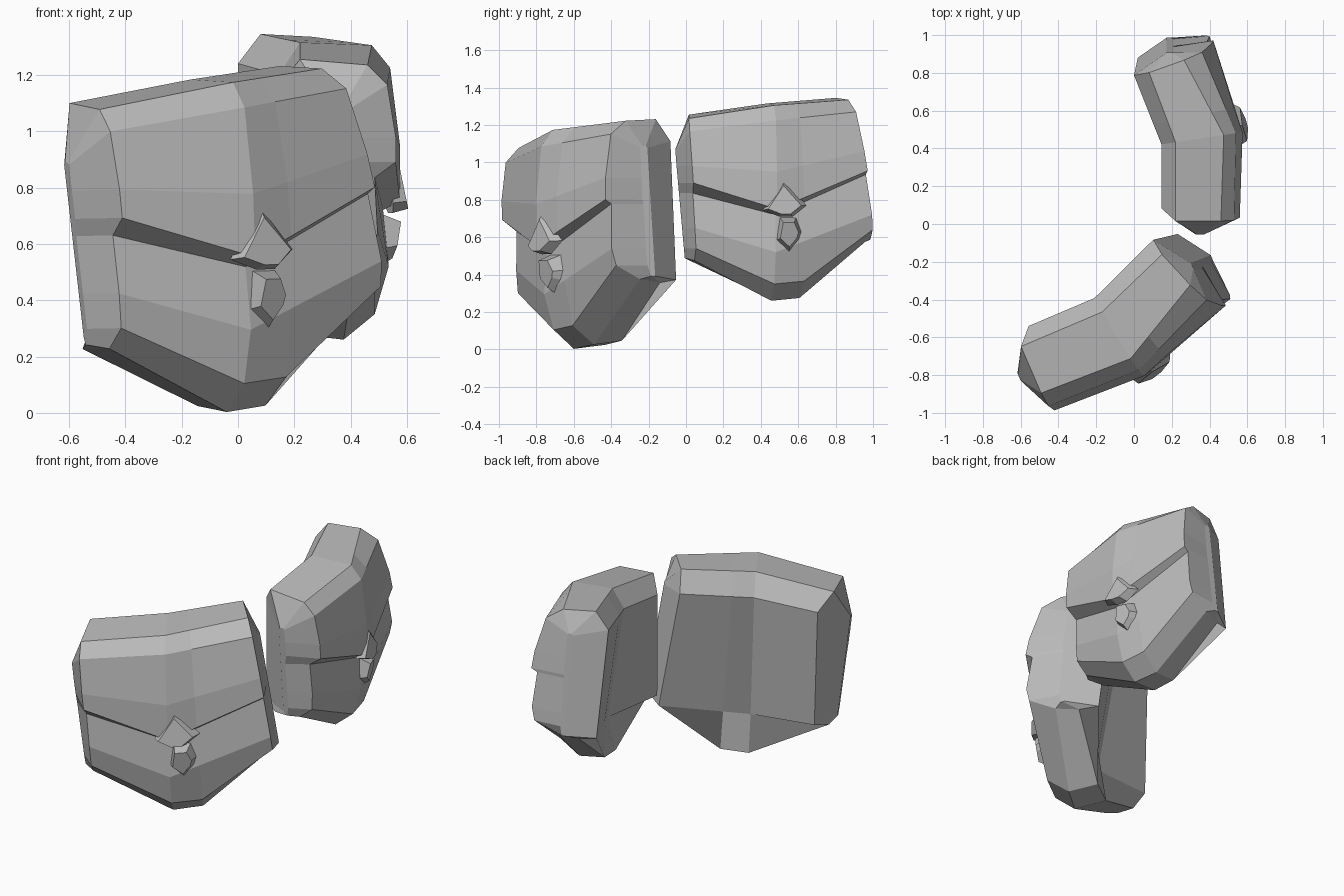
import bpy
import bmesh
from math import radians
from mathutils import Matrix, Vector

default_cube = bpy.data.objects.get("Cube")
if default_cube:
    bpy.data.objects.remove(default_cube, do_unlink=True)

# One plain grey for everything
grey = bpy.data.materials.new("plain_grey")
grey.use_nodes = True
colour = (0.5, 0.5, 0.5, 1.0)
grey.diffuse_color = colour
grey.node_tree.nodes["Principled BSDF"].inputs["Base Color"].default_value = colour

# Depth and height of each profile, running from the back over the top,
# down the flap, under its lip, down the body and round the bottom
LEFT = [(.145, 1.16), (.22, 1.255), (.46, 1.235), (.53, 1.165), (.56, .98), (.56, .89),
        (.485, .835), (.495, .65), (.49, .54), (.41, .475), (.25, .475), (.15, .51)]
MIDDLE = [(.145, 1.2), (.22, 1.315), (.475, 1.305), (.54, 1.225), (.575, .95), (.575, .75),
          (.515, .72), (.535, .52), (.485, .35), (.375, .26), (.2, .28), (.25, .48)]
RIGHT = [(0, 1.24), (.08, 1.345), (.265, 1.335), (.36, 1.27), (.41, 1.06), (.42, .955),
         (.385, .935), (.4, .72), (.38, .64), (.24, .575), (.12, .56), (.02, .575)]


def sections():
    """Place the profiles side by side, closing each end with an upright ridge."""
    left = [Vector((x, .015 + .9 * max(.22 - x, 0) + .2 * max(x - .22, 0) * (1.25 - z), z))
            for x, z in LEFT]
    middle = [Vector((x, .46 + .15 * (x - .4), z)) for x, z in MIDDLE]
    right = [Vector((x, .9 + .13 * (1.1 - z) + .35 * (x - .27), z)) for x, z in RIGHT]

    # The second middle section keeps the wide flat bottom
    middle_right = [a.lerp(b, .3) for a, b in zip(middle, right)]
    for i in (8, 9, 10):
        middle_right[i].z = middle[i].z + .015

    def ridge(points, depth, place, low, high):
        result = []
        for p in points:
            z = min(max(p.z, low), high)
            result.append(Vector((depth + (p.x - depth) * .1, place(z), z + (p.z - z) * .1)))
        return result

    return [ridge(left, .35, lambda z: -.005 - .05 * (z - .47) / .56, .49, 1.05),
            left, middle, middle_right, right,
            ridge(right, .19, lambda z: .92 + .13 * (1.1 - z), .59, 1.2)]


def finish(name, bm, placement):
    bmesh.ops.recalc_face_normals(bm, faces=bm.faces)
    bm.transform(placement)
    mesh = bpy.data.meshes.new(name)
    bm.to_mesh(mesh)
    bm.free()
    mesh.materials.append(grey)
    obj = bpy.data.objects.new(name, mesh)
    bpy.context.collection.objects.link(obj)


def loft(name, rings, placement):
    """Skin a row of equal rings and close both ends."""
    bm = bmesh.new()
    loops = [[bm.verts.new(p) for p in ring] for ring in rings]
    for a, b in zip(loops, loops[1:]):
        for i in range(len(a)):
            j = (i + 1) % len(a)
            bm.faces.new((a[i], a[j], b[j], b[i]))
    bm.faces.new(loops[0])
    bm.faces.new(loops[-1])
    finish(name, bm, placement)


def plate(name, outline, back, front, slope, taper, placement):
    """Chunky plate facing outward, narrower and sloping at the front."""
    centre = sum((Vector(p) for p in outline), Vector((0, 0))) / len(outline)
    rings = []
    for depth, lean, size in ((back, 0, 1), (front, slope, taper)):
        ring = []
        for p in outline:
            y, z = centre + (Vector(p) - centre) * size
            ring.append(Vector((depth + lean * (z - .72) - .35 * max(y - .52, 0), y, z)))
        rings.append(ring)
    loft(name, rings, placement)


def pouch(prefix, placement):
    loft(prefix + "_pouch", sections(), placement)
    # Pointed flap tongue and the small catch below it
    plate(prefix + "_flap_tongue", [(.52, .91), (.645, .77), (.57, .71), (.5, .71), (.41, .745)],
          .55, .605, -.2, .75, placement)
    plate(prefix + "_catch", [(.5, .71), (.59, .71), (.625, .63), (.61, .58), (.55, .51), (.475, .58)],
          .5, .585, .15, .65, placement)


# The back pouch stands as drawn, the front one is larger and turned
pouch("back", Matrix.Identity(4))
anchor = Vector((.48, .475, 1.25))
pouch("front", Matrix.Translation((-.01, -.715, 1.112))
      @ Matrix.Rotation(radians(-67), 4, "Z")
      @ Matrix.Rotation(radians(2), 4, "X")
      @ Matrix.Scale(1.12, 4)
      @ Matrix.Translation(-anchor))
